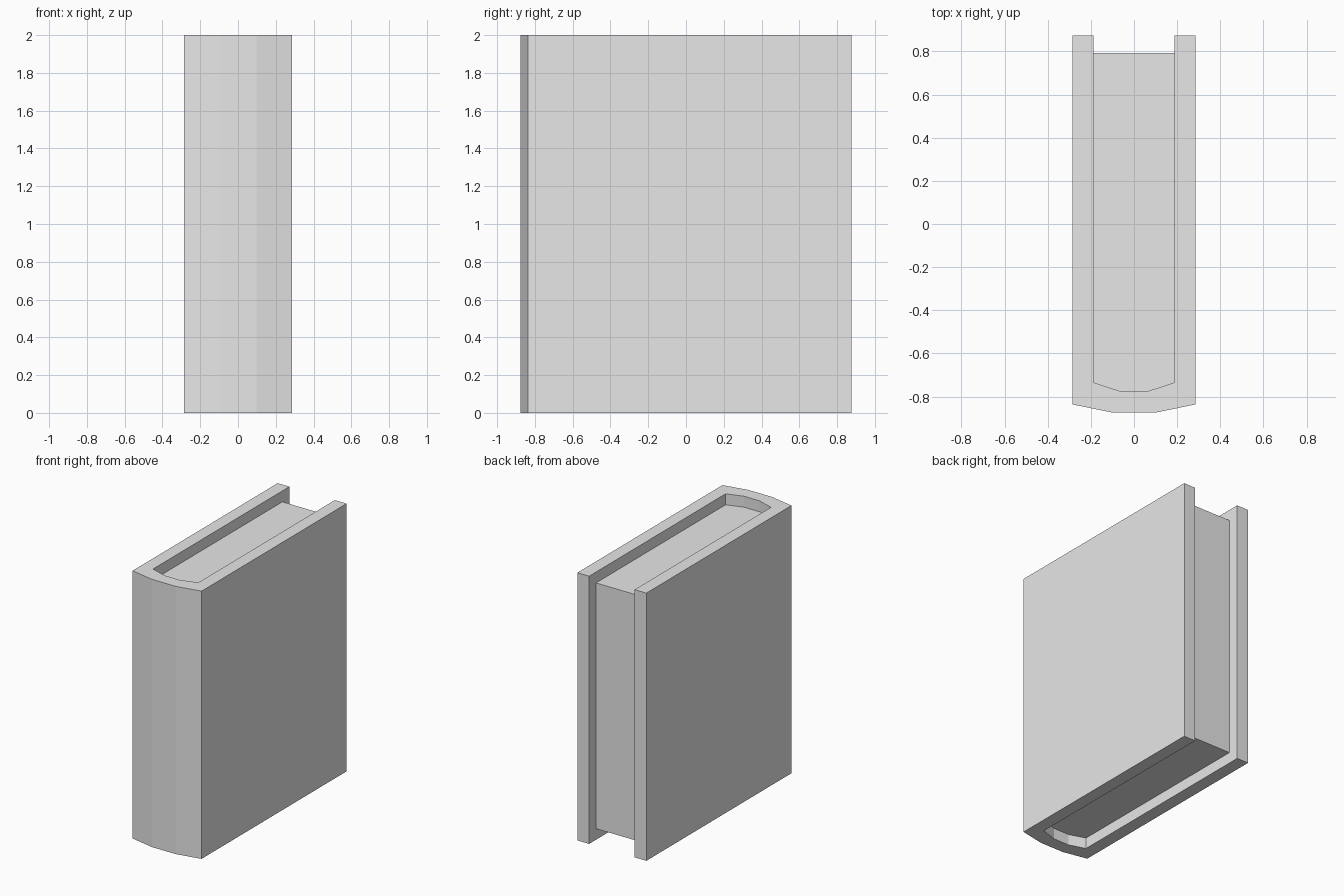
import bpy
import bmesh

cube = bpy.data.objects.get("Cube")
if cube:
    bpy.data.objects.remove(cube, do_unlink=True)

grey = bpy.data.materials.new("plain_grey")
grey.use_nodes = True
colour = (0.8, 0.8, 0.8, 1)
grey.diffuse_color = colour
grey.node_tree.nodes["Principled BSDF"].inputs["Base Color"].default_value = colour


def mirrored(half):
    """Complete a right-hand outline with its left-hand reflection."""
    return half + [(-x, y) for x, y in reversed(half)]


def extrude_outline(name, outline, bottom, top):
    """Raise a flat outline into a closed upright solid."""
    bm = bmesh.new()
    base = bm.faces.new([bm.verts.new((x, y, bottom)) for x, y in outline])
    grown = bmesh.ops.extrude_face_region(bm, geom=[base])["geom"]
    verts = [v for v in grown if isinstance(v, bmesh.types.BMVert)]
    bmesh.ops.translate(bm, verts=verts, vec=(0, 0, top - bottom))
    bmesh.ops.recalc_face_normals(bm, faces=bm.faces)
    mesh = bpy.data.meshes.new(name)
    bm.to_mesh(mesh)
    bm.free()
    mesh.materials.append(grey)
    obj = bpy.data.objects.new(name, mesh)
    bpy.context.collection.objects.link(obj)
    return obj


height, back, inset = 2.0, 0.875, 0.082
spine_inside = [(0.065, -0.775), (0.188, -0.735)]
spine_outside = [(0.285, -0.837), (0.097, -0.875)]

# Cover: two boards joined by a faceted, bowed spine
cover_half = spine_inside + [(0.188, back), (0.285, back)] + spine_outside
extrude_outline("cover", mirrored(cover_half), 0, height)

# Page block: fits the spine and sits back from the three open edges
page_half = spine_inside + [(0.188, back - inset)]
extrude_outline("pages", mirrored(page_half), inset, height - inset)
